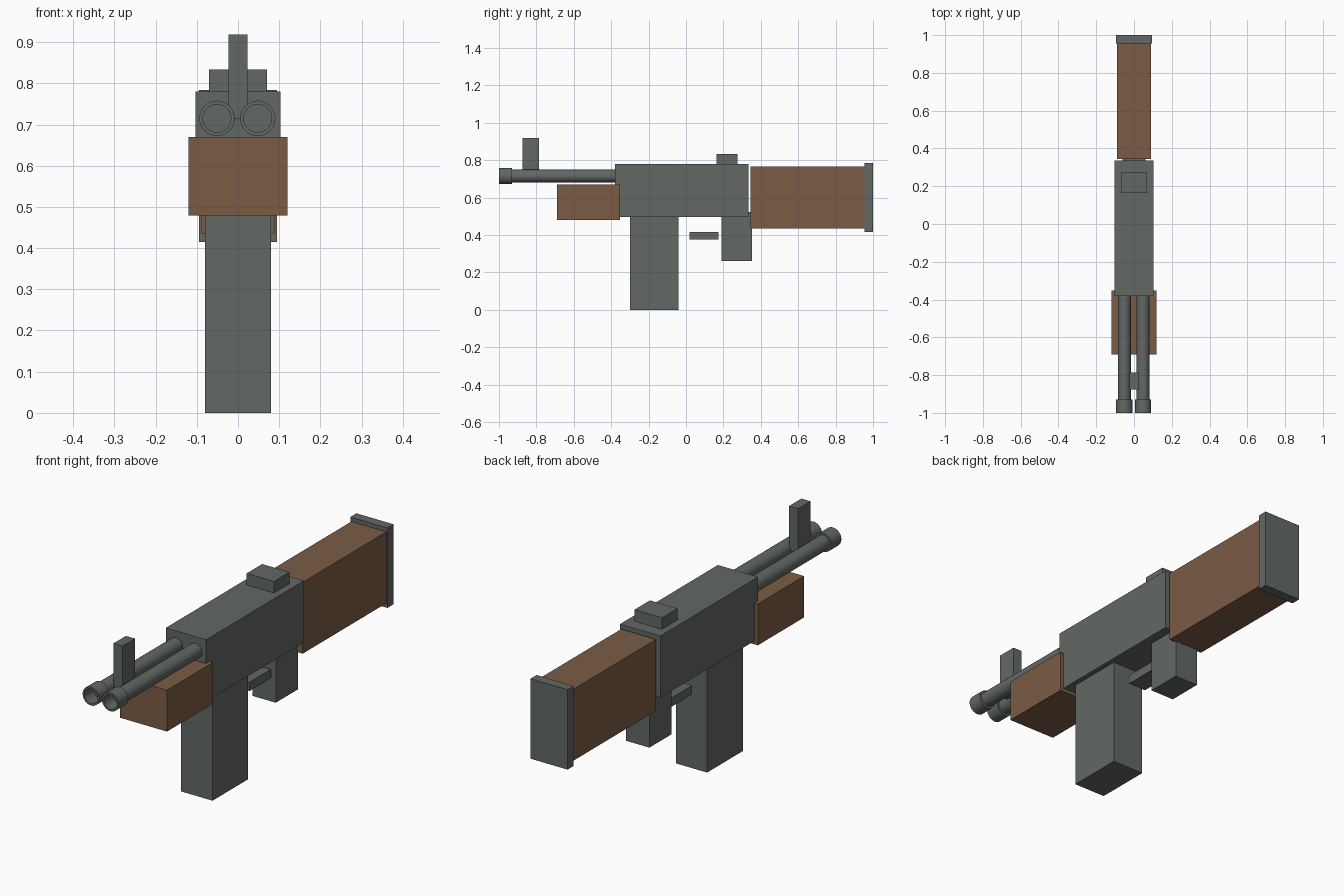
import bpy, bmesh, math

if "Cube" in bpy.data.objects:
    bpy.data.objects.remove(bpy.data.objects["Cube"])


def material(name, rgb):
    m = bpy.data.materials.new(name)
    m.diffuse_color = (*rgb, 1)
    m.use_nodes = True
    m.node_tree.nodes["Principled BSDF"].inputs["Base Color"].default_value = m.diffuse_color
    return m


metal = material("gunmetal grey", (0.122, 0.138, 0.130))
wood = material("brown wood", (0.198, 0.107, 0.060))


def add_object(name, bm, mat):
    bmesh.ops.recalc_face_normals(bm, faces=bm.faces)
    mesh = bpy.data.meshes.new(name)
    bm.to_mesh(mesh)
    bm.free()
    mesh.materials.append(mat)
    ob = bpy.data.objects.new(name, mesh)
    bpy.context.collection.objects.link(ob)
    return ob


def box(name, mat, half_width, y0, y1, z0, z1):
    bm = bmesh.new()
    bmesh.ops.create_cube(bm, size=1)
    for v in bm.verts:
        v.co.x *= 2 * half_width
        v.co.y = y1 if v.co.y > 0 else y0
        v.co.z = z1 if v.co.z > 0 else z0
    return add_object(name, bm, mat)


def lathe(name, mat, x, z, profile, sides=24):
    """Spin (radius, y) points about an axis along y."""
    bm = bmesh.new()
    verts = [bm.verts.new((x + r, y, z)) for r, y in profile]
    edges = [bm.edges.new(pair) for pair in zip(verts, verts[1:])]
    bmesh.ops.spin(bm, geom=verts + edges, cent=(x, 0, z), axis=(0, 1, 0),
                   angle=2 * math.pi, steps=sides)
    bmesh.ops.remove_doubles(bm, verts=bm.verts, dist=1e-5)
    ob = add_object(name, bm, mat)
    bpy.context.view_layer.objects.active = ob
    ob.select_set(True)
    bpy.ops.object.shade_smooth_by_angle(angle=math.radians(35))
    ob.select_set(False)


# Body
box("receiver", metal, 0.103, -0.38, 0.335, 0.495, 0.78)
box("magazine", metal, 0.08, -0.30, -0.04, 0.0, 0.51)
box("grip", metal, 0.06, 0.19, 0.353, 0.26, 0.522)
box("trigger", metal, 0.045, 0.02, 0.175, 0.375, 0.416)

# Wooden furniture and butt plate
box("handguard", wood, 0.12, -0.69, -0.353, 0.479, 0.67)
box("stock", wood, 0.089, 0.345, 0.957, 0.435, 0.765)
box("butt_plate", metal, 0.095, 0.955, 1.0, 0.415, 0.784)

# Sights
box("rear_sight", metal, 0.07, 0.163, 0.276, 0.775, 0.833)
box("front_sight", metal, 0.023, -0.875, -0.785, 0.714, 0.919)

# Twin barrels, each with a hollow muzzle ring
for side, x in (("left", -0.051), ("right", 0.048)):
    lathe(side + "_barrel", metal, x, 0.715,
          [(0, -0.935), (0.034, -0.935), (0.034, -0.37), (0, -0.37)])
    lathe(side + "_muzzle", metal, x, 0.715,
          [(0.034, -1.0), (0.043, -1.0), (0.043, -0.93),
           (0.034, -0.93), (0.034, -1.0)])
